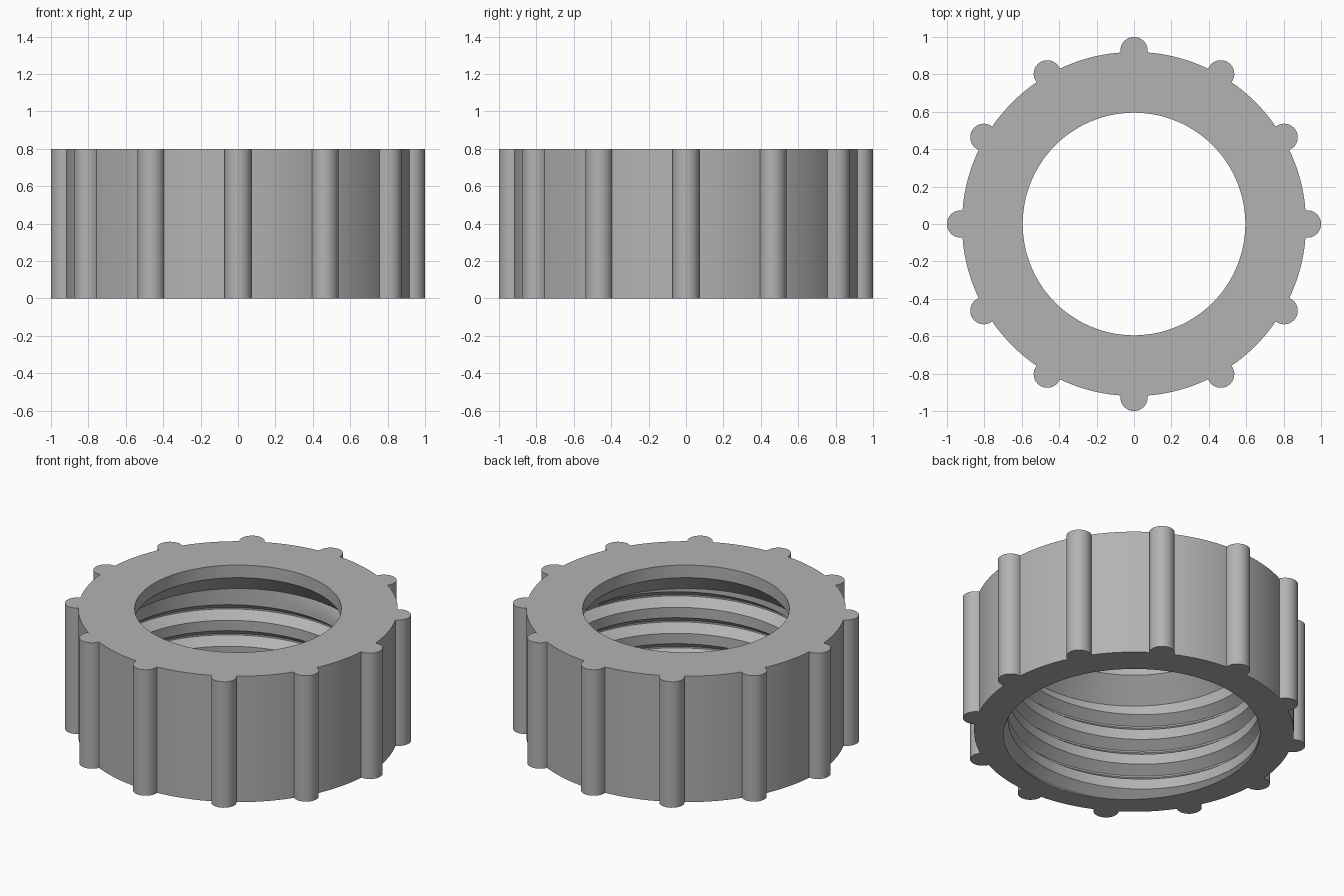
import bpy, bmesh
from math import sin, cos, pi, radians, atan2

cube = bpy.data.objects.get("Cube")
if cube:
    bpy.data.objects.remove(cube)

HEIGHT, BODY_R, HOLE_R = 0.8, 0.92, 0.595
RIBS, RIB_R, RIB_C = 12, 0.073, 0.927
BORE_R, DEPTH, PITCH = 0.725, 0.06, 0.165
BORE_TOP, LIP_Z = 0.59, 0.72
# One turn of the thread: (fraction of pitch, fraction of groove depth)
THREAD = [(0.0, 0), (0.27, 1), (0.33, 1), (0.6, 0)]

grey = bpy.data.materials.new("light grey plastic")
grey.use_nodes = True
colour = (0.45, 0.45, 0.45, 1)
grey.diffuse_color = colour
grey.node_tree.nodes["Principled BSDF"].inputs["Base Color"].default_value = colour


def outline():
    """Outer edge with grip ribs, as (x, y, matching bore angle)."""
    points = []
    arc, land = 16, 10
    neck = radians(98)
    half = atan2(RIB_R * sin(neck), RIB_C + RIB_R * cos(neck))
    step = 2 * pi / RIBS
    for k in range(RIBS):
        mid = k * step
        for i in range(arc + 1):
            t = 2 * i / arc - 1
            u, v = RIB_C + RIB_R * cos(t * neck), RIB_R * sin(t * neck)
            points.append((u * cos(mid) - v * sin(mid),
                           u * sin(mid) + v * cos(mid), mid + t * half))
        for i in range(1, land):
            a = mid + half + (step - 2 * half) * i / land
            points.append((BODY_R * cos(a), BODY_R * sin(a), a))
    return points


def groove(phase):
    """Groove depth at a phase along the thread."""
    phase %= 1
    for (p0, d0), (p1, d1) in zip(THREAD, THREAD[1:] + [(1, 0)]):
        if phase <= p1:
            return d0 + (d1 - d0) * (phase - p0) / (p1 - p0)
    return 0


def bore_column(angle):
    """Threaded wall from the bottom rim up, as (radius, z)."""
    turn = angle / (2 * pi)
    column = []
    for k in range(-2, 6):
        for p, _ in THREAD:
            z = min(max(PITCH * (k + p + turn), 0), BORE_TOP)
            fade = min(1, (BORE_TOP - z) / 0.05)
            column.append((BORE_R + DEPTH * fade * groove(z / PITCH - turn), z))
    return [(BORE_R + DEPTH * groove(-turn), 0)] + column + [(BORE_R, BORE_TOP)]


# Closed section swept round the ring: outside, bottom, thread, cone, lip, top
bm = bmesh.new()
columns = []
edge = outline()
for x, y, a in edge + [(edge[0][0], edge[0][1], edge[0][2] + 2 * pi)]:
    section = bore_column(a) + [(HOLE_R, LIP_Z), (HOLE_R, HEIGHT)]
    column = [bm.verts.new((x, y, HEIGHT)), bm.verts.new((x, y, 0))]
    column += [bm.verts.new((r * cos(a), r * sin(a), z)) for r, z in section]
    columns.append(column)
for c0, c1 in zip(columns, columns[1:]):
    for i in range(len(c0)):
        j = (i + 1) % len(c0)
        bm.faces.new((c0[i], c0[j], c1[j], c1[i]))
bmesh.ops.remove_doubles(bm, verts=bm.verts, dist=1e-5)
bmesh.ops.recalc_face_normals(bm, faces=bm.faces)

mesh = bpy.data.meshes.new("threaded_ring_nut")
bm.to_mesh(mesh)
bm.free()
mesh.materials.append(grey)
nut = bpy.data.objects.new("threaded_ring_nut", mesh)
bpy.context.collection.objects.link(nut)
bpy.context.view_layer.objects.active = nut
nut.select_set(True)
bpy.ops.object.shade_smooth_by_angle(angle=radians(30))
